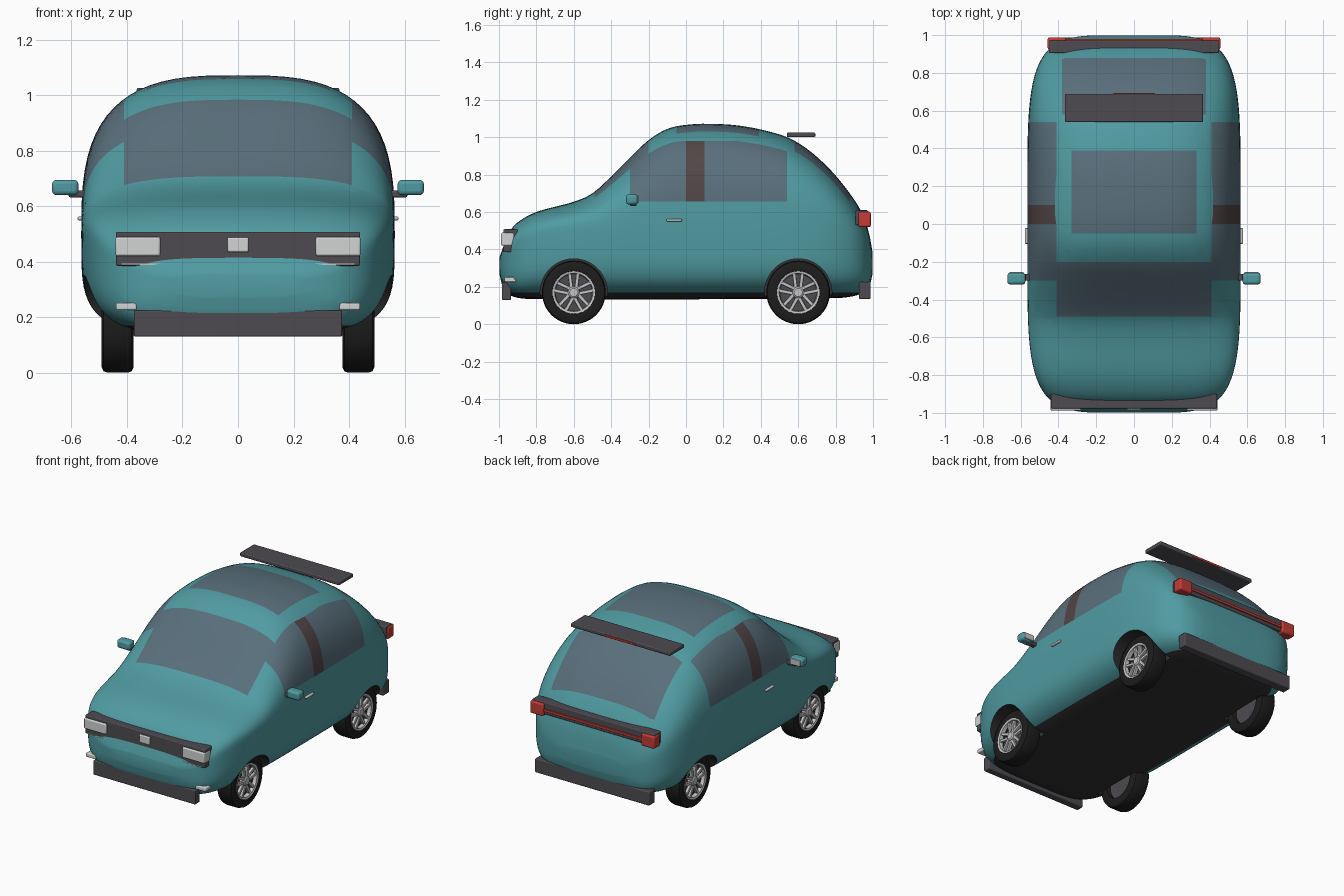
import bpy, bmesh, math
from mathutils import Matrix, Vector

cube = bpy.data.objects.get("Cube")
if cube:
    bpy.data.objects.remove(cube, do_unlink=True)


def material(name, *rgb):
    m = bpy.data.materials.new(name)
    m.use_nodes = True
    m.diffuse_color = (*rgb, 1)
    m.node_tree.nodes["Principled BSDF"].inputs["Base Color"].default_value = (*rgb, 1)
    return m


TEAL = material("teal paint", .08, .33, .36)
GLASS = material("tinted glass", .10, .16, .20)
PILLAR = material("brown pillar", .085, .06, .062)
UNDER = material("underside black", .03, .03, .033)
TRIM = material("grey trim", .075, .07, .08)
TYRE = material("tyre rubber", .012, .012, .012)
CHROME = material("chrome", .55, .56, .55)
LAMP = material("white lamp", .64, .66, .65)
RED = material("red lamp", .55, .045, .035)
SHELL = [TEAL, GLASS, PILLAR, UNDER]


def finish(name, bm, mats, loc=(0, 0, 0), bevel=0):
    bmesh.ops.recalc_face_normals(bm, faces=bm.faces)
    me = bpy.data.meshes.new(name)
    bm.to_mesh(me)
    bm.free()
    for m in mats:
        me.materials.append(m)
    ob = bpy.data.objects.new(name, me)
    ob.location = loc
    bpy.context.collection.objects.link(ob)
    if bevel:
        mod = ob.modifiers.new("soft edges", "BEVEL")
        mod.width, mod.segments = bevel, 3
    return ob


def box(name, mat, x, y, z, bevel=.006):
    """Box given by its (low, high) range on each axis."""
    bm = bmesh.new()
    bmesh.ops.create_cube(bm, size=1)
    bmesh.ops.scale(bm, verts=bm.verts, vec=[abs(r[1] - r[0]) for r in (x, y, z)])
    finish(name, bm, [mat], [(r[0] + r[1]) / 2 for r in (x, y, z)], bevel)


def pair(name, mat, x, y, z, bevel=.006):
    for side, s in (("left", 1), ("right", -1)):
        box(f"{side}_{name}", mat, (s * x[0], s * x[1]), y, z, bevel)


def lathe(name, mat, profile, loc, s, steps=48):
    """Closed (radius, x) profile turned around the x axis."""
    bm = bmesh.new()
    turns = [math.tau * i / steps for i in range(steps)]
    rings = [[bm.verts.new((s * x, r * math.cos(a), r * math.sin(a))) for r, x in profile]
             for a in turns]
    n = len(profile)
    for i, p in enumerate(rings):
        q = rings[(i + 1) % steps]
        for j in range(n):
            bm.faces.new((p[j], p[(j + 1) % n], q[(j + 1) % n], q[j]))
    finish(name, bm, [mat], loc)


def smooth_line(points, t):
    """Smooth interpolation through (t, value) points."""
    last = len(points) - 1

    def slope(i):
        a, b = points[max(i - 1, 0)], points[min(i + 1, last)]
        return (b[1] - a[1]) / (b[0] - a[0])
    i = 0
    while i < last - 1 and t > points[i + 1][0]:
        i += 1
    (t0, v0), (t1, v1) = points[i], points[i + 1]
    h = t1 - t0
    u = (t - t0) / h
    return (v0 * (1 + 2 * u) * (1 - u) ** 2 + v1 * u * u * (3 - 2 * u)
            + h * slope(i) * u * (1 - u) ** 2 + h * slope(i + 1) * u * u * (u - 1))


def power(v, e):
    return math.copysign(abs(v) ** e, v)


# Body shell: rounded sections lofted from nose to tail
ROOF = [(-1, .35), (-.975, .42), (-.95, .485), (-.9, .545), (-.8, .60), (-.6, .655), (-.5, .70),
        (-.4, .79), (-.3, .89), (-.2, .985), (-.1, 1.045), (0, 1.066), (.12, 1.072), (.3, 1.06),
        (.5, 1.015), (.6, .97), (.7, .895), (.8, .795), (.9, .665), (.95, .575), (.98, .48), (1, .37)]
FLOOR = [(-1, .28), (-.98, .2), (-.93, .15), (-.8, .135), (.8, .14), (.93, .16), (.98, .2), (1, .28)]
STATIONS, AROUND = 72, 72
bm = bmesh.new()
loops = []
for i in range(STATIONS + 1):
    y = .998 * math.sin(math.pi * (i / STATIONS - .5))
    width = .565 * (1 - abs(y) ** 5) ** .2
    belt = .5 - .17 * abs(y) ** 8
    roof, floor = smooth_line(ROOF, y), smooth_line(FLOOR, y)
    loop = []
    for j in range(AROUND):
        a = math.tau * j / AROUND
        n, h = (3, roof - belt) if math.sin(a) >= 0 else (4.2, belt - floor)
        loop.append(bm.verts.new((width * power(math.cos(a), 2 / n), y,
                                  belt + h * power(math.sin(a), 2 / n))))
    loops.append(loop)
for p, q in zip(loops, loops[1:]):
    for j in range(AROUND):
        k = (j + 1) % AROUND
        bm.faces.new((p[j], p[k], q[k], q[j]))
bm.faces.new(loops[0])
bm.faces.new(loops[-1])

# Cut lines that give the windows and sill crisp borders
cuts = [((0, 1, 0), v) for v in (-.49, -.3, -.2, -.05, 0, .1, .39, .54, .58, .88)]
cuts += [((1, 0, 0), s * v) for v in (.33, .38, .41) for s in (-1, 1)]
cuts += [((0, 0, 1), v) for v in (.17, .655, .98)]
for axis, v in cuts:
    bmesh.ops.bisect_plane(bm, geom=bm.verts[:] + bm.edges[:] + bm.faces[:], dist=1e-5,
                           plane_co=Vector(axis) * v, plane_no=axis)

# Paint the panes, pillars and underside
for f in bm.faces:
    c = f.calc_center_median()
    x, y, z = abs(c.x), c.y, c.z
    if z < .17:
        f.material_index = 3
    elif z > .655 and (x < .41 and -.49 < y < -.2 or x < .33 and -.05 < y < .39
                       or x < .38 and .58 < y < .88):
        f.material_index = 1
    elif x > .41 and .655 < z < .98 and -.3 < y < .54:
        f.material_index = 2 if 0 < y < .1 else 1
body = finish("body_shell", bm, SHELL)

# Wheels, each in an arch cut from the body
TREAD = [(.11, -.055), (.15, -.058), (.165, -.05), (.17, -.035), (.17, .035),
         (.165, .05), (.15, .058), (.115, .055), (.108, .045), (.105, -.04)]
RIM = [(.098, .03), (.102, .054), (.114, .057), (.114, .03)]
HUB = [(.001, .02), (.034, .02), (.03, .05), (.022, .056), (.001, .056)]
BACKING = [(.001, -.03), (.11, -.03), (.11, .015), (.001, .015)]
bpy.context.view_layer.objects.active = body
for end, side, s, y in (("front", "left", 1, -.6), ("front", "right", -1, -.6),
                        ("rear", "left", 1, .6), ("rear", "right", -1, .6)):
    bm = bmesh.new()
    bmesh.ops.create_cone(bm, cap_ends=True, segments=48, radius1=.18, radius2=.18, depth=.4,
                          matrix=Matrix.Rotation(math.pi / 2, 4, "Y"))
    for f in bm.faces:
        f.material_index = 3
    cutter = finish("arch_cutter", bm, SHELL, (s * .56, y, .17))
    cutter.hide_render = True
    mod = body.modifiers.new("arch", "BOOLEAN")
    mod.operation, mod.solver, mod.object = "DIFFERENCE", "EXACT", cutter
    bpy.ops.object.modifier_apply(modifier=mod.name)
    bpy.data.objects.remove(cutter, do_unlink=True)

    name, loc = f"{end}_{side}", (s * .434, y, .17)
    for part, mat, profile in (("tyre", TYRE, TREAD), ("rim", CHROME, RIM),
                               ("hub", CHROME, HUB), ("wheel_backing", TRIM, BACKING)):
        lathe(f"{name}_{part}", mat, profile, loc, s)
    bm = bmesh.new()
    for i in range(5):
        turn = Matrix.Rotation(math.tau * i / 5, 4, "X")
        for d in (-1, 1):
            place = Matrix.Translation((s * .038, d * .018, .065)) @ Matrix.Rotation(-d * .12, 4, "X")
            bmesh.ops.create_cube(bm, size=1, matrix=turn @ place @ Matrix.Diagonal((.02, .018, .085, 1)))
    finish(name + "_spokes", bm, [CHROME], loc, .003)

# Front end
box("grille_panel", TRIM, (-.44, .44), (-.977, -.90), (.385, .508))
pair("headlight", LAMP, (.28, .442), (-.988, -.92), (.42, .49), .008)
box("grille_plate", LAMP, (-.038, .038), (-.985, -.97), (.435, .488))
box("grille_strip", CHROME, (-.42, .42), (-.981, -.95), (.388, .394), .001)
box("front_bumper", TRIM, (-.375, .375), (-.985, -.935), (.13, .225))
pair("fog_lamp", LAMP, (.365, .44), (-.97, -.90), (.226, .252))

# Rear end
box("rear_bumper", TRIM, (-.42, .42), (.925, .987), (.135, .227))
box("tail_panel", TRIM, (-.45, .45), (.905, .972), (.53, .61))
box("tail_strip", RED, (-.37, .37), (.96, .979), (.55, .567), .002)
pair("tail_lamp", RED, (.36, .457), (.922, .988), (.52, .602), .01)
box("spoiler", TRIM, (-.365, .365), (.54, .688), (1.0, 1.026))
box("brake_light", RED, (-.11, .11), (.68, .693), (1.005, 1.019), .002)

# Sides
pair("belt_strip", CHROME, (.53, .556), (-.3, .44), (.641, .651), .002)
pair("door_handle", CHROME, (.555, .578), (-.105, -.022), (.549, .563))
pair("mirror_arm", TRIM, (.53, .61), (-.30, -.265), (.632, .656))
pair("mirror_housing", TEAL, (.575, .67), (-.32, -.258), (.64, .695), .015)
pair("mirror_glass", CHROME, (.585, .66), (-.262, -.254), (.648, .688), .003)

# Smooth shading with sharp corners kept
bpy.context.view_layer.update()
for ob in bpy.context.collection.objects:
    ob.select_set(ob.type == "MESH")
bpy.ops.object.shade_smooth_by_angle(angle=math.radians(35))
